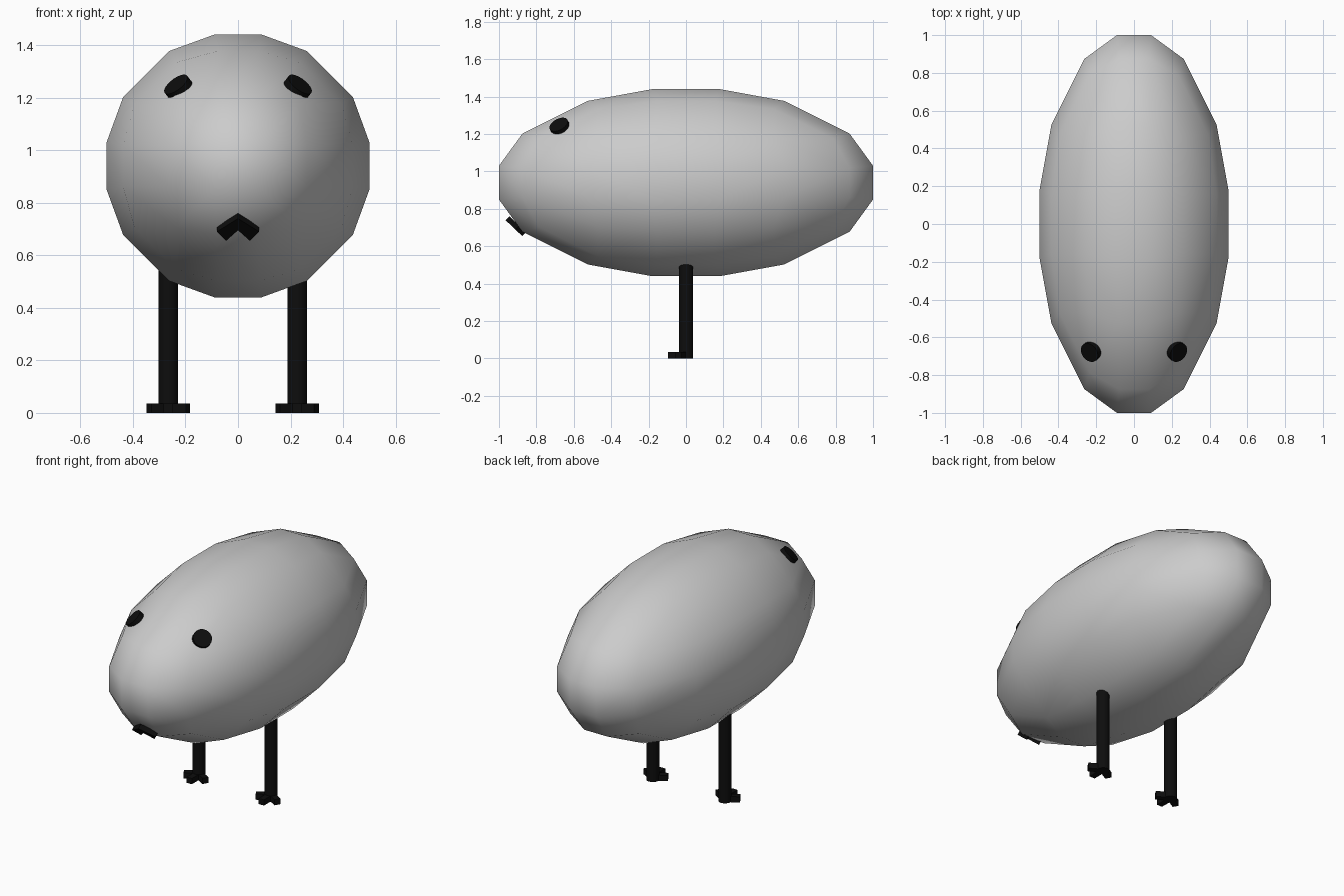
import bpy, bmesh, math
from mathutils import Vector, Matrix

if "Cube" in bpy.data.objects:
    bpy.data.objects.remove(bpy.data.objects["Cube"])


def material(name, v):
    m = bpy.data.materials.new(name)
    m.diffuse_color = (v, v, v, 1)
    m.use_nodes = True
    m.node_tree.nodes["Principled BSDF"].inputs["Base Color"].default_value = m.diffuse_color
    return m


GREY = material("light_grey", 0.6)
BLACK = material("black", 0.004)
CENTRE = Vector((0, 0, 0.94))


def finish(bm, name, mat, angle=None):
    bmesh.ops.recalc_face_normals(bm, faces=bm.faces)
    me = bpy.data.meshes.new(name)
    bm.to_mesh(me)
    bm.free()
    me.materials.append(mat)
    ob = bpy.data.objects.new(name, me)
    bpy.context.collection.objects.link(ob)
    if angle:
        bpy.ops.object.select_all(action='DESELECT')
        ob.select_set(True)
        bpy.context.view_layer.objects.active = ob
        bpy.ops.object.shade_smooth_by_angle(angle=math.radians(angle))
    return ob


def cylinder(bm, radius, depth, matrix, sides=16):
    bmesh.ops.create_cone(bm, cap_ends=True, segments=sides, radius1=radius,
                          radius2=radius, depth=depth, matrix=matrix)


# Body: rounded cube with a 4 x 4 grid of points per side, stretched along y
bm = bmesh.new()
steps = (-0.6, -0.18, 0.18, 0.6)
for axis in range(3):
    for side in (-1, 1):
        for a in steps:
            for b in steps:
                p = Vector((0, 0, 0))
                p[axis], p[(axis + 1) % 3], p[(axis + 2) % 3] = side, a, b
                p = p.normalized() * 0.516
                bm.verts.new(CENTRE + Vector((p.x, p.y * 2, p.z)))
bmesh.ops.convex_hull(bm, input=bm.verts)
bmesh.ops.join_triangles(bm, faces=bm.faces, angle_face_threshold=0.6,
                         angle_shape_threshold=1.2)
body = finish(bm, "body", GREY, 80)

# Eyes: thin discs lying on the body
for side, label in ((-1, "left"), (1, "right")):
    p = Vector((side * 0.228, -0.675, 0.30))
    n = Vector((p.x * 4, p.y, p.z * 4)).normalized()
    bm = bmesh.new()
    turn = n.to_track_quat('Z', 'Y').to_matrix().to_4x4()
    cylinder(bm, 0.054, 0.03, Matrix.Translation(CENTRE + p) @ turn, 20)
    finish(bm, label + "_eye", BLACK, 40)

# Beak: slanted chevron plate
outline = [(0, 0.74), (0.08, 0.69), (0.045, 0.655), (0, 0.695),
           (-0.045, 0.655), (-0.08, 0.69)]
bm = bmesh.new()
front = [bm.verts.new((x, -0.955 + (0.73 - z) * 1.05, z)) for x, z in outline]
back = [bm.verts.new(v.co + Vector((0, 0.022, 0.02))) for v in front]
bm.faces.new(front)
bm.faces.new(back[::-1])
for i in range(6):
    j = (i + 1) % 6
    bm.faces.new((front[i], back[i], back[j], front[j]))
finish(bm, "beak", BLACK)

# Legs and three-toed feet
for x, label in ((-0.265, "left"), (0.225, "right")):
    bm = bmesh.new()
    cylinder(bm, 0.037, 0.56, Matrix.Translation((x, 0, 0.28)))
    finish(bm, label + "_leg", BLACK, 40)
    bm = bmesh.new()
    for turn, length in ((-60, 0.085), (0, 0.095), (60, 0.085)):
        m = (Matrix.Translation((x, 0, 0.0175))
             @ Matrix.Rotation(math.radians(turn), 4, 'Z')
             @ Matrix.Translation((0, -length / 2, 0))
             @ Matrix.Diagonal((0.036, length, 0.035, 1)))
        bmesh.ops.create_cube(bm, size=1, matrix=m)
    finish(bm, label + "_foot", BLACK)
